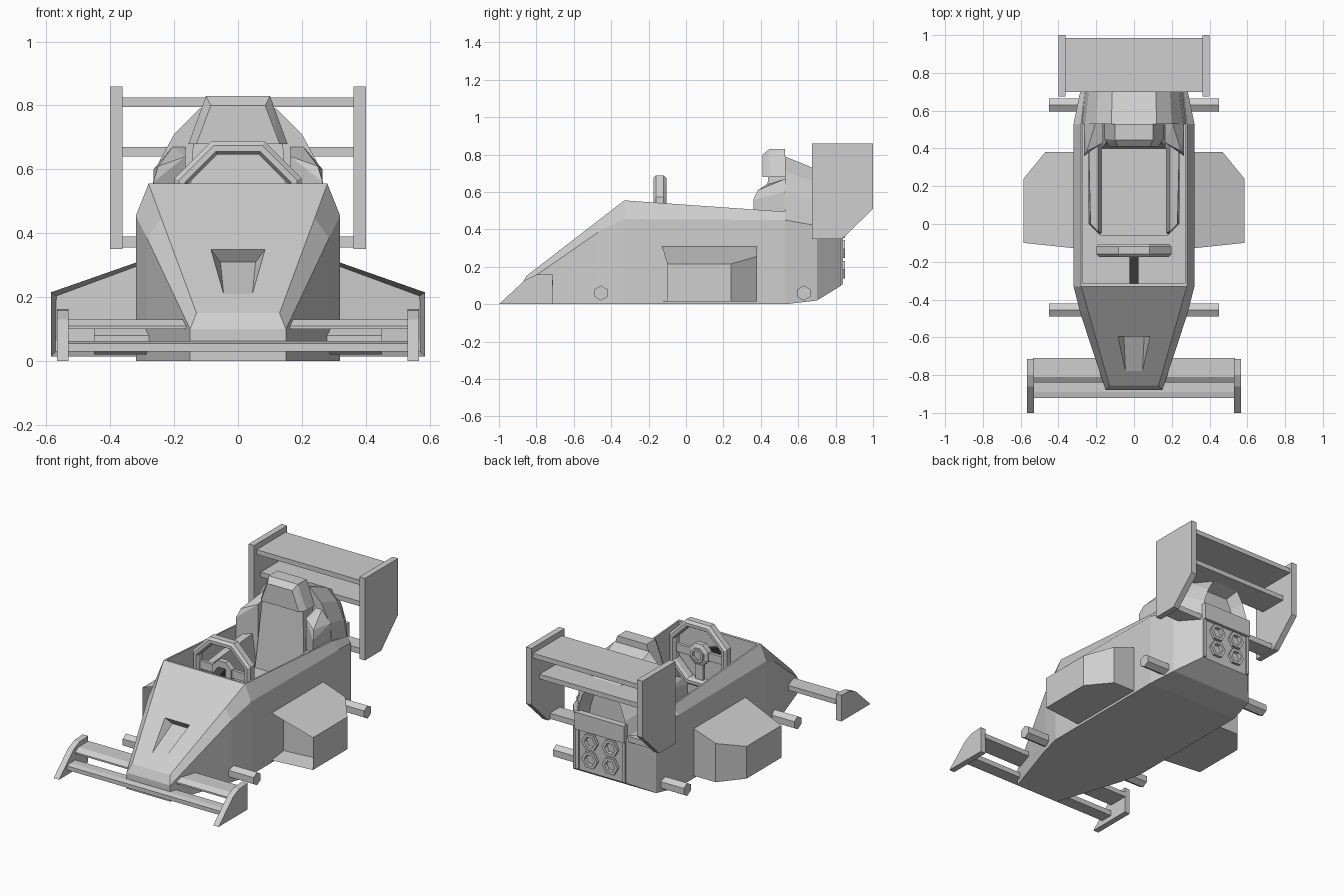
import bpy, bmesh, math
from mathutils import Vector

cube = bpy.data.objects.get("Cube")
if cube:
    bpy.data.objects.remove(cube, do_unlink=True)


def material(name, value):
    m = bpy.data.materials.new(name)
    m.use_nodes = True
    col = (value, value, value, 1)
    m.diffuse_color = col
    m.node_tree.nodes["Principled BSDF"].inputs["Base Color"].default_value = col
    return m


GREY = material("light grey", 0.62)
DARK = material("dark grey", 0.06)
SIDES = (("left", 1), ("right", -1))


def finish(name, bm, mat=GREY):
    bmesh.ops.recalc_face_normals(bm, faces=bm.faces)
    me = bpy.data.meshes.new(name)
    bm.to_mesh(me)
    bm.free()
    me.materials.append(mat)
    ob = bpy.data.objects.new(name, me)
    bpy.context.collection.objects.link(ob)
    return ob


def hull(name, pts, mat=GREY):
    """Convex solid around a few points."""
    bm = bmesh.new()
    for p in pts:
        bm.verts.new(p)
    res = bmesh.ops.convex_hull(bm, input=bm.verts)
    junk = {g for g in res["geom_interior"] + res["geom_unused"]
            if isinstance(g, bmesh.types.BMVert)}
    bmesh.ops.delete(bm, geom=list(junk), context="VERTS")
    bmesh.ops.dissolve_limit(bm, angle_limit=0.02, verts=bm.verts, edges=bm.edges)
    return finish(name, bm, mat)


def box(name, x, y, z, mat=GREY):
    return hull(name, [(a, b, c) for a in x for b in y for c in z], mat)


def plate(name, x, profile):
    """Side profile in y, z given thickness in x."""
    return hull(name, [(a, y, z) for a in x for y, z in profile])


def both(pts):
    return [(s * x, y, z) for x, y, z in pts for s in (1, -1)]


def loft(name, sections, recess=None):
    """Skin of mirrored half sections, with an optional recessed rear."""
    bm = bmesh.new()
    rows = []
    for half in sections:
        loop = list(half) + [(-x, y, z) for x, y, z in reversed(half)]
        rows.append([bm.verts.new(p) for p in loop])
    n = len(rows[0])
    for a, b in zip(rows, rows[1:]):
        for i in range(n):
            j = (i + 1) % n
            bm.faces.new((a[i], a[j], b[j], b[i]))
    caps = []
    for row in (rows[0], rows[-1]):
        caps = [bm.faces.new((row[i], row[i + 1], row[n - 2 - i], row[n - 1 - i]))
                for i in range(n // 2 - 1)]
    bmesh.ops.recalc_face_normals(bm, faces=bm.faces)
    if recess:
        bmesh.ops.inset_region(bm, faces=caps, thickness=recess[0], depth=0)
        bmesh.ops.translate(bm, vec=(0, -recess[1], 0),
                            verts=list({v for f in caps for v in f.verts}))
    return finish(name, bm)


def ring(name, centre, profile, n, closed=True, turn=0.5):
    """Turn a (radius, y) profile round the y axis."""
    bm = bmesh.new()
    rows = []
    for k in range(n):
        a = 2 * math.pi * (k + turn) / n
        rows.append([bm.verts.new(Vector(centre) + Vector((r * math.cos(a), y, r * math.sin(a))))
                     for r, y in profile])
    m = len(profile)
    for k in range(n):
        a, b = rows[k], rows[(k + 1) % n]
        for i in range(m if closed else m - 1):
            j = (i + 1) % m
            bm.faces.new((a[i], a[j], b[j], b[i]))
    if not closed:
        for i in (0, m - 1):
            bm.faces.new([r[i] for r in rows])
    return finish(name, bm)


def cut(target, cutter):
    mod = target.modifiers.new("cut", "BOOLEAN")
    mod.operation, mod.solver, mod.object = "DIFFERENCE", "EXACT", cutter
    bpy.context.view_layer.objects.active = target
    bpy.ops.object.modifier_apply(modifier=mod.name)
    bpy.data.objects.remove(cutter, do_unlink=True)


# Main tub with a tapering nose and tail
body = loft("body", [
    [(.15, -.88, 0), (.15, -.88, .10), (.13, -.855, .15)],
    [(.285, -.47, 0), (.285, -.47, .385), (.24, -.47, .447)],
    [(.32, -.33, 0), (.32, -.33, .455), (.28, -.33, .555)],
    [(.32, .53, 0), (.32, .53, .45), (.28, .53, .495)],
    [(.285, .7, .02), (.285, .7, .42), (.26, .7, .45)],
    [(.17, .83, .10), (.17, .83, .36), (.16, .83, .38)],
])
cut(body, box("cockpit_cutter", (-.27, .27), (-.315, .525), (.12, 1)))
rim = both([(.085, -.596, .35), (.045, -.777, .21)])
cut(body, hull("vent_cutter", rim + [(x, y - .03, z + .04) for x, y, z in rim]
               + both([(.055, -.566, .31)])))

# Engine cover behind the seat
loft("engine_cover", [
    [(.28, .53, .46), (.26, .53, .60), (.20, .53, .71), (.12, .53, .79)],
    [(.265, .7, .42), (.24, .7, .55), (.19, .7, .65), (.115, .7, .72)],
    [(.165, .83, .36), (.16, .83, .48), (.13, .83, .57), (.09, .83, .64)],
], recess=(.03, .08))

# Bucket seat
hull("seat_base", both([(x, y, z) for z in (.12, .26)
                        for x, y in ((.18, -.06), (.24, 0), (.24, .4))]))
hull("seat_back", both([(.17, .40, .2), (.17, .53, .2), (.14, .44, .69), (.14, .53, .69)]))
hull("headrest", both([(.13, .41, .68), (.085, .41, .80), (.10, .445, .83), (.10, .53, .83),
                       (.155, .45, .68), (.155, .53, .68)]))
for side, s in SIDES:
    hull(side + "_seat_bolster", [(s * x, y, z) for x, y, z in (
        (.165, -.05, .2), (.18, -.06, .2), (.24, 0, .2), (.165, .42, .2), (.24, .42, .2),
        (.19, -.04, .42), (.23, 0, .42), (.19, .42, .46), (.24, .42, .46))])
    hull(side + "_shoulder_bolster", [(s * x, y, z) for x, y, z in (
        (.265, .36, .3), (.265, .36, .56), (.265, .53, .3), (.265, .53, .60),
        (.25, .385, .61), (.165, .43, .3), (.165, .43, .64), (.165, .53, .3),
        (.165, .53, .67), (.205, .53, .67))])

# Steering wheel, hub, spokes and column
C = Vector((0, -.14, .49))
ring("steering_wheel", C, [(.20, -.035), (.215, -.02), (.215, .02), (.20, .035),
                           (.18, .035), (.17, .02), (.17, -.02), (.18, -.035)], 8)
ring("steering_hub", C, [(.07, -.02), (.07, .015), (.045, .025), (.045, .035), (.03, .035),
                         (.03, .02)], 8, closed=False)
for side, s in SIDES:
    box(side + "_spoke", (s * .05, s * .18), (-.15, -.13), (.465, .515))
box("lower_spoke", (-.025, .025), (-.15, -.13), (.31, .45))
hull("steering_column", both([(.025, -.16, .465), (.025, -.16, .515),
                              (.025, -.32, .41), (.025, -.32, .46)]), DARK)

# Side pods with recessed inlets
for side, s in SIDES:
    outline = ((.3, -.13), (.585, -.10), (.585, .24), (.47, .38), (.3, .38))
    pod = hull(side + "_side_pod", [(s * x, y, z) for x, y in outline
                                    for z in (.015, .315 - (x - .3) * .35)])
    bm = bmesh.new()
    bm.from_mesh(pod.data)
    inlet = min(bm.faces, key=lambda f: f.normal.y)
    bmesh.ops.inset_region(bm, faces=[inlet], thickness=.02)
    bmesh.ops.translate(bm, vec=(0, .12, 0), verts=inlet.verts)
    bm.to_mesh(pod.data)
    bm.free()

# Hexagonal axle stubs
for end, y in (("front", -.455), ("rear", .63)):
    for side, s in SIDES:
        hull(f"{end}_{side}_axle", [
            (x, y + .04 * math.sin(k * math.pi / 3), .06 + .04 * math.cos(k * math.pi / 3))
            for k in range(6) for x in (s * .2, s * .45)])

# Front wing
plate("front_wing_lower_blade", (-.535, .535),
      ((-.92, .03), (-.92, .055), (-.89, .062), (-.84, .062), (-.84, .03)))
plate("front_wing_upper_blade", (-.535, .535),
      ((-.84, .10), (-.84, .11), (-.81, .13), (-.71, .13), (-.71, .10)))
for side, s in SIDES:
    plate(side + "_front_endplate", (s * .53, s * .567),
          ((-1, 0), (-.86, .13), (-.80, .158), (-.715, .163), (-.715, 0)))

# Rear wing
box("rear_wing_upper_blade", (-.37, .37), (.70, .985), (.795, .825))
box("rear_wing_lower_blade", (-.37, .37), (.74, .92), (.64, .67))
box("rear_wing_beam", (-.37, .37), (.72, .82), (.355, .39))
for side, s in SIDES:
    plate(side + "_rear_endplate", (s * .362, s * .40),
          ((.675, .35), (.675, .86), (1, .86), (1, .51), (.835, .35)))

# Tail panel with hexagonal exhausts
box("tail_plate", (-.17, .17), (.81, .85), (.355, .46))
for side, s in SIDES:
    box(side + "_tail_frame", (s * .152, s * .17), (.82, .84), (.105, .355))
    for row, z in (("upper", .295), ("lower", .185)):
        ring(f"{row}_{side}_exhaust", (s * .07, .83, z),
             [(.03, -.02), (.05, -.02), (.055, .02), (.035, .02)], 6, turn=0)
